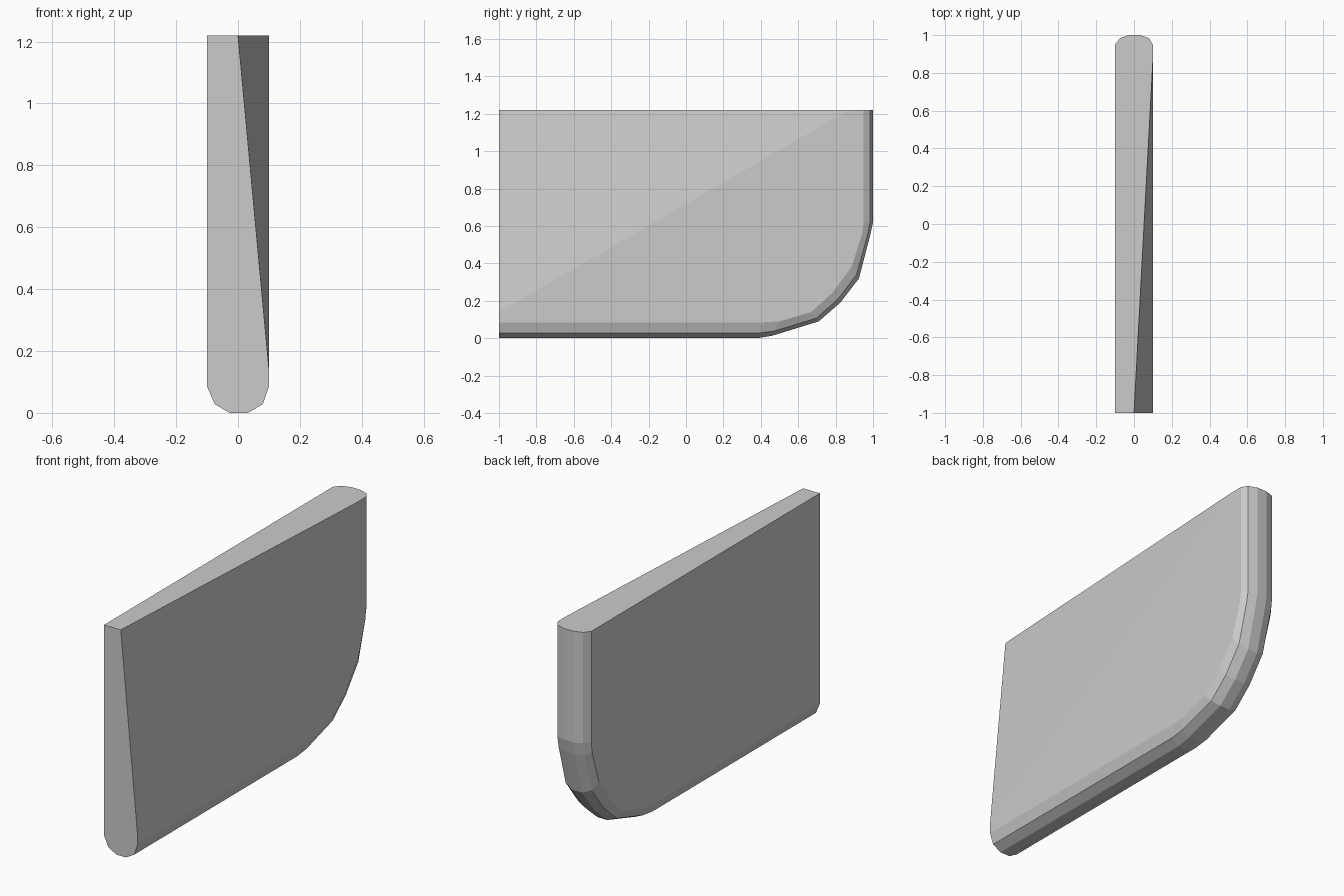
import bpy, bmesh
from mathutils import Vector

if "Cube" in bpy.data.objects:
    bpy.data.objects.remove(bpy.data.objects["Cube"])

# Side outline (y, z): outer crest and the inset outline where the flat sides begin
outer = [(-1, 0), (.38, 0), (.46, .013), (.71, .09), (.825, .19),
         (.925, .32), (.985, .55), (1, .62), (1, 1.22)]
inset = [(-1, .085), (.42, .085), (.50, .09), (.67, .14), (.78, .24),
         (.885, .38), (.943, .56), (.95, .62), (.95, 1.22)]
# Rounded edge across the thickness: (x, blend from outer to inset)
section = [(-.1, 1), (-.075, .33), (-.027, 0), (.032, 0), (.08, .33), (.1, 1)]
TOP = 1.22

bm = bmesh.new()
loops = []
for x, t in section:
    pts = [(a + (c - a) * t, b + (d - b) * t)
           for (a, b), (c, d) in zip(outer, inset)]
    loops.append([bm.verts.new((x, y, z)) for y, z in pts])

# Rounded rim strips
for a, b in zip(loops, loops[1:]):
    for i in range(len(a) - 1):
        bm.faces.new((a[i], b[i], b[i + 1], a[i + 1]))

# Flat sides, front and top
corners = [bm.verts.new((x, -1, TOP)) for x in (-.1, .1)]
bm.faces.new(loops[0] + [corners[0]])
bm.faces.new(loops[-1] + [corners[1]])
bm.faces.new([l[0] for l in loops] + corners[::-1])
bm.faces.new([l[-1] for l in loops] + corners[::-1])
bmesh.ops.recalc_face_normals(bm, faces=bm.faces)

# Slanting cut that thins the upper front corner
p, q, r = Vector((0, -1, TOP)), Vector((.1, -1, .14)), Vector((.1, .87, TOP))
n = (q - p).cross(r - p)
if n.dot(Vector((.1, -1, TOP)) - p) < 0:
    n.negate()
cut = bmesh.ops.bisect_plane(bm, geom=bm.verts[:] + bm.edges[:] + bm.faces[:],
                             plane_co=p, plane_no=n, clear_outer=True)
bmesh.ops.holes_fill(bm, edges=[e for e in bm.edges if e.is_boundary], sides=0)
bmesh.ops.recalc_face_normals(bm, faces=bm.faces)

mesh = bpy.data.meshes.new("rounded_panel")
bm.to_mesh(mesh)
bm.free()
panel = bpy.data.objects.new("rounded_panel", mesh)
bpy.context.collection.objects.link(panel)
